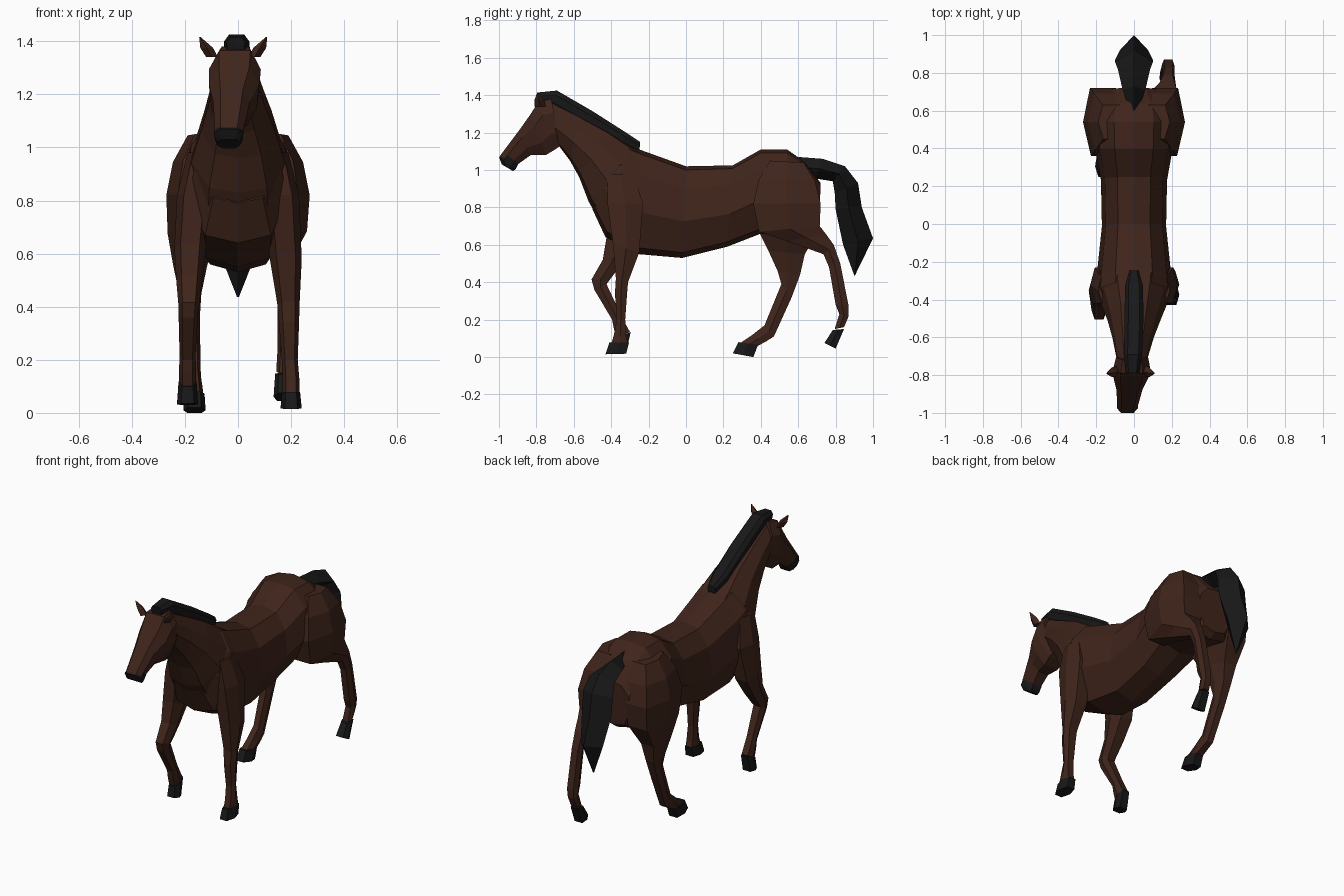
import bpy, bmesh


def material(name, rgb):
    m = bpy.data.materials.new(name)
    m.diffuse_color = (*rgb, 1)
    return m


BROWN = material("brown coat", (0.05, 0.018, 0.011))
BLACK = material("black hair", (0.009, 0.009, 0.009))

# Cross-sections: (sideways -1..1, position 0..1 from second to first point)
BARREL = [(0, 1), (.5, .96), (.88, .76), (1, .4), (.62, .06), (0, 0),
          (-.62, .06), (-1, .4), (-.88, .76), (-.5, .96)]
NECK = [(0, 1), (.5, .97), (.9, .72), (1, .4), (.62, .06), (0, 0),
        (-.62, .06), (-1, .4), (-.9, .72), (-.5, .97)]
HEAD = [(.6, 1), (1, .72), (.9, .3), (.5, 0), (-.5, 0), (-.9, .3), (-1, .72), (-.6, 1)]
LEG = [(.6, 1), (1, .5), (.65, 0), (-.65, 0), (-1, .5), (-.6, 1)]
DIAMOND = [(0, 1), (1, .5), (0, 0), (-1, .5)]


def loft(name, section, rings, mat):
    """Rings are (y1, z1, y2, z2, half width, x centre)."""
    bm = bmesh.new()
    loops = []
    for y1, z1, y2, z2, w, x in rings:
        loops.append([bm.verts.new((x + s * w, y2 + t * (y1 - y2), z2 + t * (z1 - z2)))
                      for s, t in section])
    n = len(section)
    for a, b in zip(loops, loops[1:]):
        for i in range(n):
            j = (i + 1) % n
            bm.faces.new((a[i], a[j], b[j], b[i]))
    bm.faces.new(loops[0])
    bm.faces.new(loops[-1][::-1])
    bmesh.ops.recalc_face_normals(bm, faces=bm.faces[:])
    me = bpy.data.meshes.new(name)
    bm.to_mesh(me)
    bm.free()
    me.materials.append(mat)
    ob = bpy.data.objects.new(name, me)
    bpy.context.collection.objects.link(ob)
    return ob


# Trunk, from rump to chest
loft("trunk", BARREL, [
    (.72, .93, .71, .66, .12, 0),
    (.64, 1.04, .67, .63, .19, 0),
    (.54, 1.11, .56, .64, .21, 0),
    (.40, 1.11, .40, .66, .205, 0),
    (.25, 1.025, .22, .59, .175, 0),
    (0, 1.02, -.02, .53, .17, 0),
    (-.25, 1.11, -.25, .55, .195, 0),
    (-.30, 1.13, -.43, .64, .20, 0),
    (-.38, 1.12, -.50, .79, .15, 0)], BROWN)

# Neck
loft("neck", NECK, [
    (-.20, 1.08, -.42, .66, .185, 0),
    (-.28, 1.12, -.52, .83, .175, 0),
    (-.42, 1.21, -.57, .96, .14, 0),
    (-.57, 1.29, -.62, 1.05, .11, -.005),
    (-.73, 1.37, -.68, 1.13, .085, -.01)], BROWN)

# Head and muzzle
loft("head", HEAD, [
    (-.72, 1.38, -.67, 1.13, .085, -.01),
    (-.79, 1.365, -.70, 1.11, .098, -.012),
    (-.83, 1.30, -.75, 1.08, .095, -.015),
    (-.89, 1.215, -.83, 1.08, .07, -.024),
    (-.995, 1.075, -.90, 1.03, .053, -.034)], BROWN)
loft("muzzle", HEAD, [
    (-.97, 1.09, -.895, 1.035, .056, -.034),
    (-1.0, 1.07, -.91, 1.005, .056, -.035),
    (-.985, 1.03, -.925, .995, .045, -.035)], BLACK)

# Ears lean outward
for side, label in ((-1, "left"), (1, "right")):
    loft("ear_" + label, DIAMOND, [
        (-.81, 1.34, -.75, 1.34, .022, -.018 + side * .08),
        (-.81, 1.375, -.76, 1.375, .024, -.018 + side * .1),
        (-.795, 1.415, -.79, 1.415, .003, -.018 + side * .125)], BROWN)

# Mane with forelock
loft("mane", HEAD, [
    (-.245, 1.15, -.25, 1.09, .025, 0),
    (-.32, 1.20, -.35, 1.13, .048, 0),
    (-.50, 1.315, -.53, 1.23, .05, 0),
    (-.69, 1.425, -.70, 1.33, .048, -.005),
    (-.79, 1.415, -.78, 1.35, .035, -.008)], BLACK)

# Tail
loft("tail", DIAMOND, [
    (.60, 1.07, .62, .96, .025, 0),
    (.73, 1.06, .69, .955, .06, 0),
    (.85, 1.02, .785, .94, .085, 0),
    (.92, .93, .795, .88, .10, 0),
    (.94, .80, .80, .79, .10, 0),
    (1.0, .635, .84, .60, .075, 0),
    (.905, .44, .90, .435, .004, 0)], BLACK)

# Hind legs: shared hip, right leg pushing off, left leg reaching forward
def hip(s):
    return [(.45, 1.05, .63, 1.04, .07, s * .12),
            (.39, .95, .69, .94, .095, s * .15),
            (.36, .82, .72, .82, .105, s * .165)]


loft("hind_leg_right", LEG, hip(1) + [
    (.39, .67, .715, .70, .095, .165),
    (.54, .62, .75, .655, .06, .175),
    (.735, .55, .79, .60, .038, .18),
    (.765, .48, .825, .50, .032, .182),
    (.80, .28, .87, .27, .033, .182),
    (.82, .23, .87, .22, .03, .178),
    (.795, .15, .845, .16, .03, .174)], BROWN)
loft("hind_hoof_right", LEG, [
    (.785, .145, .845, .15, .034, .174),
    (.74, .075, .80, .045, .04, .174)], BLACK)

loft("hind_leg_left", LEG, hip(-1) + [
    (.39, .67, .71, .68, .10, -.165),
    (.44, .57, .635, .55, .065, -.18),
    (.49, .46, .61, .44, .042, -.18),
    (.51, .39, .565, .32, .034, -.178),
    (.42, .17, .47, .11, .03, -.17),
    (.35, .115, .43, .085, .032, -.166),
    (.29, .075, .385, .06, .034, -.164)], BROWN)
loft("hind_hoof_left", LEG, [
    (.28, .08, .385, .065, .038, -.164),
    (.25, .02, .36, 0, .042, -.164)], BLACK)

# Front legs: right leg standing, left leg lifted at the knee
def shoulder(s):
    return [(-.42, .98, -.28, .98, .05, s * .14),
            (-.42, .82, -.23, .82, .065, s * .165)]


loft("front_leg_right", LEG, shoulder(1) + [
    (-.39, .60, -.25, .56, .06, .18),
    (-.375, .42, -.31, .40, .042, .19),
    (-.38, .34, -.315, .34, .038, .192),
    (-.37, .20, -.325, .20, .03, .195),
    (-.385, .12, -.32, .11, .032, .2),
    (-.40, .07, -.31, .07, .032, .2)], BROWN)
loft("front_hoof_right", LEG, [
    (-.41, .078, -.305, .078, .034, .2),
    (-.43, .015, -.32, .018, .04, .2)], BLACK)

loft("front_leg_left", LEG, shoulder(-1) + [
    (-.425, .64, -.28, .60, .06, -.18),
    (-.445, .52, -.35, .49, .05, -.183),
    (-.505, .415, -.41, .41, .04, -.185),
    (-.49, .36, -.425, .39, .037, -.187),
    (-.395, .20, -.35, .23, .03, -.19),
    (-.385, .15, -.325, .18, .032, -.19),
    (-.37, .10, -.30, .135, .032, -.19)], BROWN)
loft("front_hoof_left", LEG, [
    (-.375, .10, -.295, .135, .034, -.19),
    (-.385, .035, -.32, .03, .04, -.19)], BLACK)
